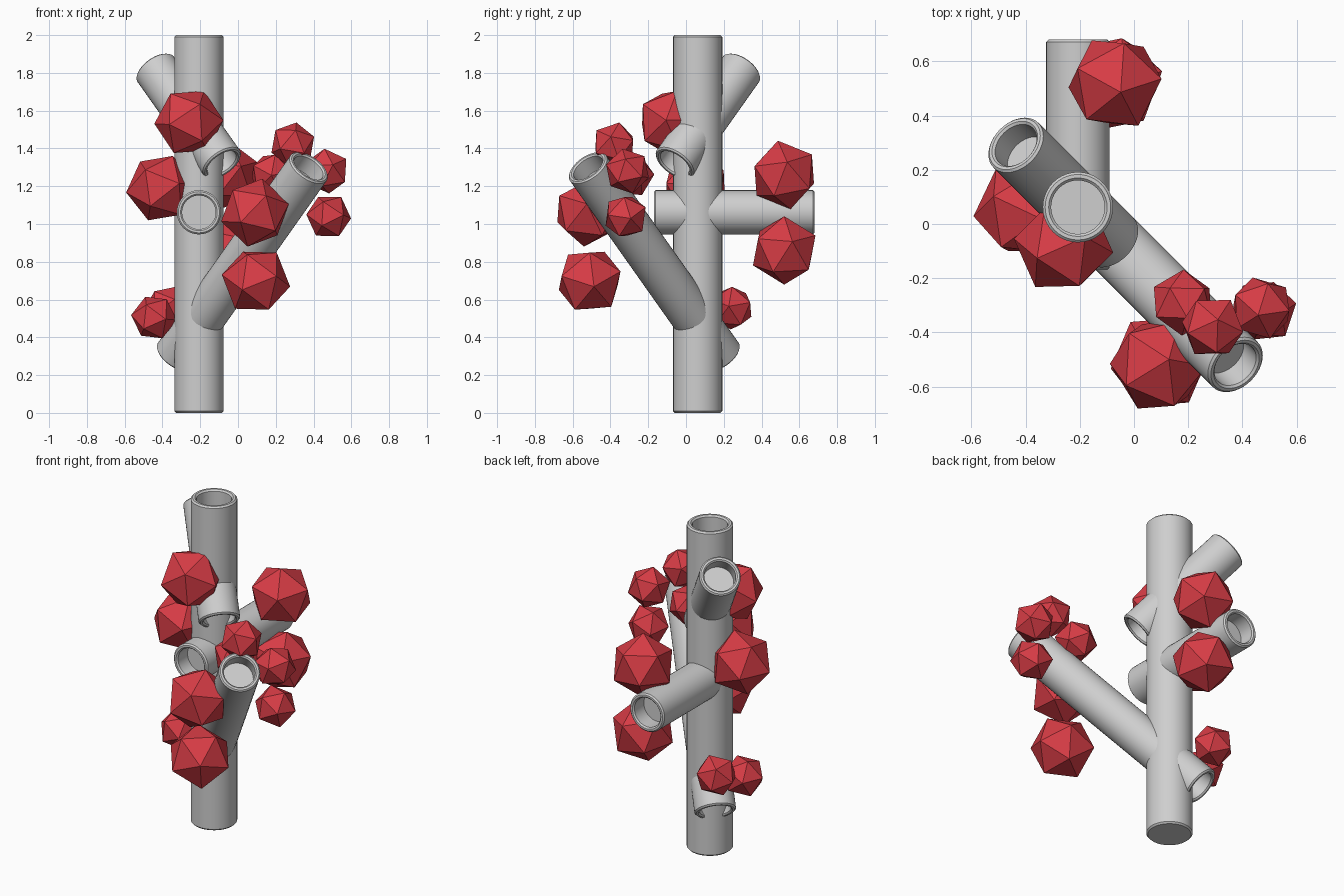
import bpy, bmesh, math, random
from mathutils import Vector, Euler

if "Cube" in bpy.data.objects:
    bpy.data.objects.remove(bpy.data.objects["Cube"])

random.seed(4)

def material(name, rgb):
    m = bpy.data.materials.new(name)
    m.diffuse_color = (*rgb, 1)
    m.use_nodes = True
    m.node_tree.nodes["Principled BSDF"].inputs["Base Color"].default_value = m.diffuse_color
    return m

GREY = material("light grey", (0.62, 0.62, 0.62))
RED = material("red", (0.68, 0.045, 0.06))

def finish(name, bm, mat, smooth):
    bmesh.ops.recalc_face_normals(bm, faces=bm.faces)
    me = bpy.data.meshes.new(name)
    bm.to_mesh(me)
    bm.free()
    me.materials.append(mat)
    ob = bpy.data.objects.new(name, me)
    bpy.context.collection.objects.link(ob)
    if smooth:
        bpy.ops.object.select_all(action='DESELECT')
        ob.select_set(True)
        bpy.context.view_layer.objects.active = ob
        bpy.ops.object.shade_smooth_by_angle(angle=math.radians(30))
    return ob

def pipe(name, a, b, r, open_a=True, depth=0.1, sides=40):
    """Lathed log from a to b with a bevelled rim and recessed ends."""
    a, b = Vector(a), Vector(b)
    length, inner, bev = (b - a).length, r * 0.76, r * 0.07
    end = [(0, depth), (inner, depth), (inner, bev), (inner + bev, 0), (r - bev, 0), (r, bev)]
    closed = [(0, 0), (r - bev, 0), (r, bev)]
    prof = (end if open_a else closed) + [(q, length - h) for q, h in reversed(end)]
    rot = (b - a).to_track_quat('Z', 'Y')
    bm = bmesh.new()
    rings = []
    for q, h in prof:
        n = sides if q else 1
        rings.append([bm.verts.new(a + rot @ Vector((q * math.cos(math.tau * i / sides),
                      q * math.sin(math.tau * i / sides), h))) for i in range(n)])
    for lo, hi in zip(rings, rings[1:]):
        for i in range(sides):
            j = (i + 1) % sides
            quad = [lo[i % len(lo)], lo[j % len(lo)], hi[j % len(hi)], hi[i % len(hi)]]
            bm.faces.new(list(dict.fromkeys(quad)))
    return finish(name, bm, GREY, True)

def berry(name, pos, r):
    """Randomly turned faceted ball."""
    bm = bmesh.new()
    bmesh.ops.create_icosphere(bm, subdivisions=1, radius=r)
    ob = finish(name, bm, RED, False)
    ob.location = pos
    ob.rotation_euler = Euler([random.uniform(0, math.tau) for _ in range(3)])

# Trunk and the branches that pass through its axis
TX, TY = -0.207, 0.062
pipe("trunk", (TX, TY, 0), (TX, TY, 2), 0.13, open_a=False)
pipe("level_branch", (TX, -0.17, 1.062), (TX, 0.68, 1.062), 0.117)

def slanted(name, z, low, high):
    """45 degree branch; low and high are offsets along x from the trunk axis."""
    s = 1 if high > 0 else -1
    p = lambda d, up: (TX + d, TY - d, z + up * abs(d) * math.sqrt(2))
    pipe(name, p(low, -1), p(high, 1), 0.117)

slanted("long_branch", 0.475, -0.125, 0.585)
slanted("upper_branch", 1.495, 0.125, -0.233)

# Large berries
for i, p in enumerate([(-0.26, -0.08, 1.54), (-0.41, 0.05, 1.19), (0.09, -0.52, 1.06),
                       (0.095, -0.51, 0.70), (-0.07, 0.52, 1.26), (-0.07, 0.52, 0.86)]):
    berry(f"large_berry_{i + 1}", p, 0.185)

# Small berries
for i, p in enumerate([(-0.445, 0.07, 0.505), (-0.375, 0.24, 0.555), (0.29, -0.38, 1.42),
                       (0.47, -0.31, 1.28), (0.48, -0.32, 1.04), (0.18, -0.29, 1.26)]):
    berry(f"small_berry_{i + 1}", p, 0.122)
